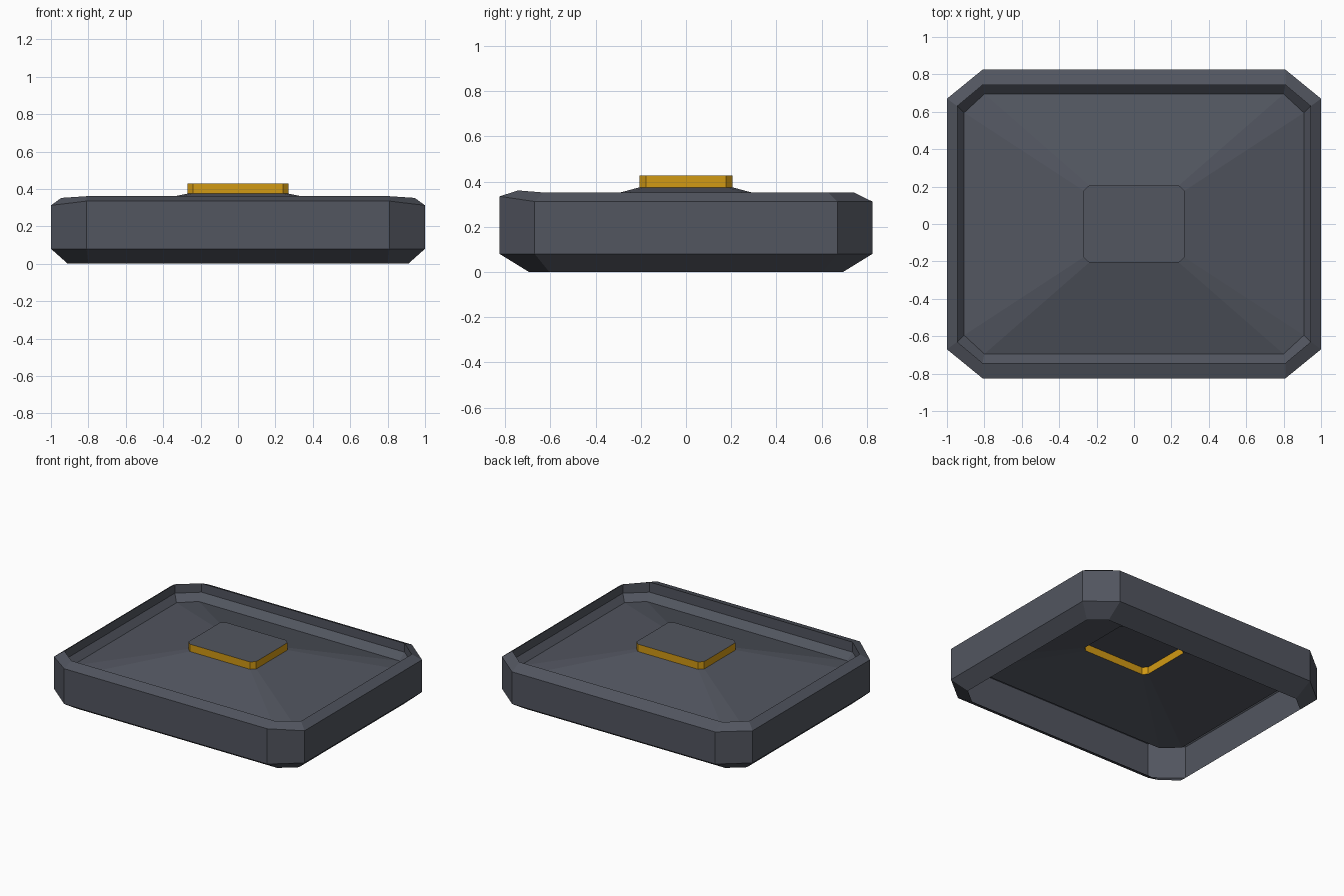
import bpy, bmesh

if "Cube" in bpy.data.objects:
    bpy.data.objects.remove(bpy.data.objects["Cube"])


def material(name, rgb):
    m = bpy.data.materials.new(name)
    m.diffuse_color = (*rgb, 1.0)
    m.use_nodes = True
    m.node_tree.nodes["Principled BSDF"].inputs["Base Color"].default_value = m.diffuse_color
    return m


grey = material("slate grey", (0.084, 0.092, 0.116))
gold = material("amber gold", (0.64, 0.32, 0.007))


def octagon(hx, hy, cx, cy, z, z_front=None):
    """Chamfered rectangle, counter-clockwise; the front edge may be raised."""
    zf = z if z_front is None else z_front
    return [(hx, -cy, z), (hx, cy, z), (cx, hy, z), (-cx, hy, z),
            (-hx, cy, z), (-hx, -cy, z), (-cx, -hy, zf), (cx, -hy, zf)]


def loft(name, rings, mats, cap=False):
    """Open-bottomed skin through the rings, optionally capped on top."""
    bm = bmesh.new()
    loops = [[bm.verts.new(p) for p in r] for r in rings]
    for a, b in zip(loops, loops[1:]):
        n = len(a)
        for i in range(n):
            j = (i + 1) % n
            bm.faces.new((a[i], a[j], b[j], b[i]))
    if cap:
        top = bm.faces.new(loops[-1])
        top.material_index = len(mats) - 1
    bm.normal_update()
    me = bpy.data.meshes.new(name)
    bm.to_mesh(me)
    bm.free()
    for m in mats:
        me.materials.append(m)
    ob = bpy.data.objects.new(name, me)
    bpy.context.collection.objects.link(ob)
    return ob


# Tray shell: bottom bevel, wall, top bevel, inner lip, sloped floor up to the button
loft("tray_shell", [
    octagon(0.91, 0.695, 0.80, 0.605, 0.0),
    octagon(1.00, 0.825, 0.81, 0.67, 0.08),
    octagon(1.00, 0.825, 0.81, 0.67, 0.312, 0.335),
    octagon(0.945, 0.743, 0.81, 0.63, 0.352, 0.361),
    octagon(0.945, 0.743, 0.81, 0.63, 0.288),
    octagon(0.908, 0.695, 0.80, 0.595, 0.242),
    octagon(0.27, 0.206, 0.24, 0.178, 0.375),
], [grey])

# Raised button: gold sides, grey top, hollow underneath
loft("centre_button", [
    octagon(0.27, 0.206, 0.24, 0.178, 0.375),
    octagon(0.27, 0.206, 0.24, 0.178, 0.428),
], [gold, grey], cap=True)
